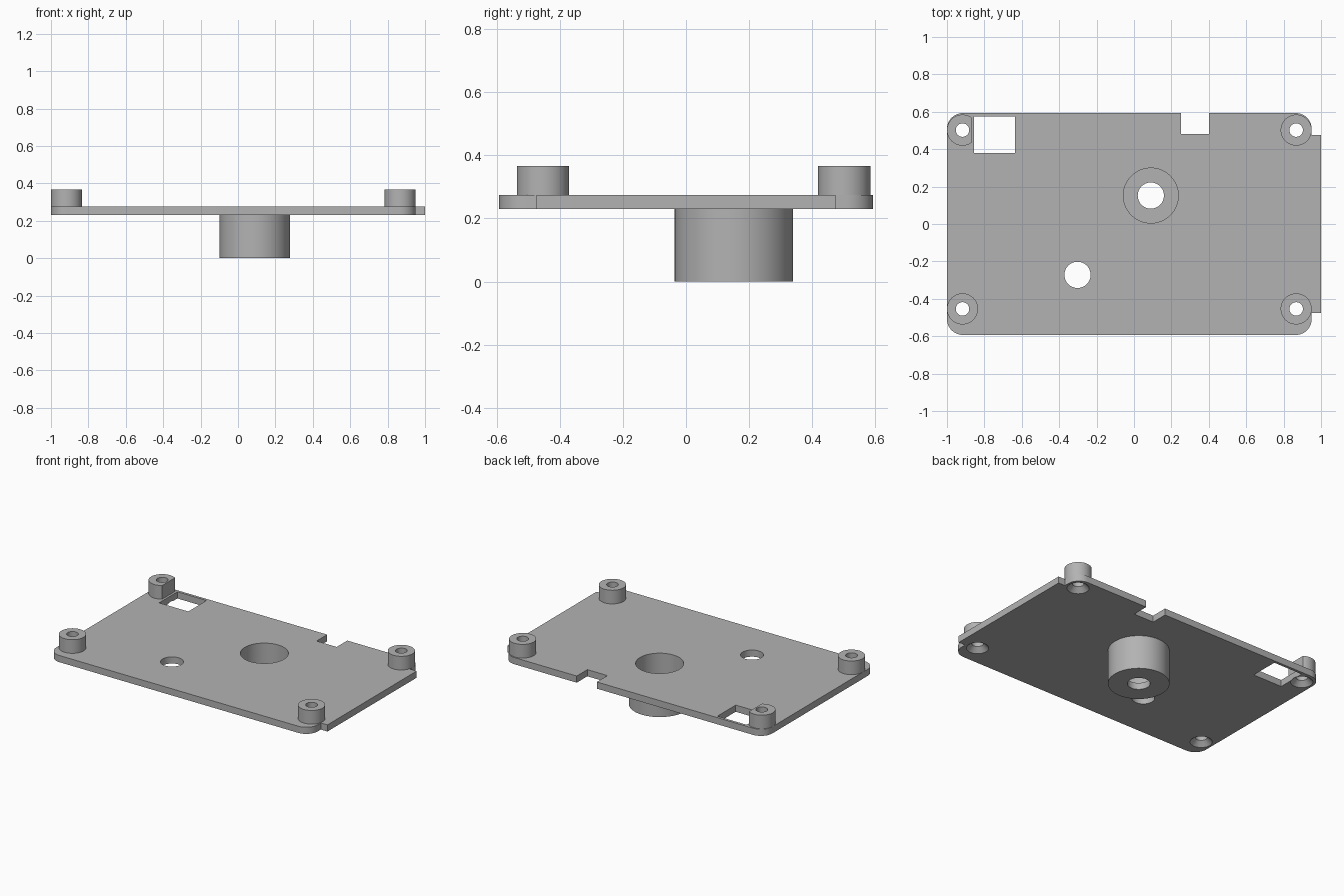
import bpy, bmesh
from math import cos, sin, pi, radians
from mathutils import Vector

if "Cube" in bpy.data.objects:
    bpy.data.objects.remove(bpy.data.objects["Cube"])

grey = bpy.data.materials.new("plain grey")
grey.use_nodes = True
COLOUR = (0.45, 0.45, 0.45, 1)
grey.diffuse_color = COLOUR
grey.node_tree.nodes["Principled BSDF"].inputs["Base Color"].default_value = COLOUR

Z0, Z1, TOP = 0.23, 0.275, 0.367      # plate underside, plate top, post top
X_MIN, X_MAX, Y_MAX = -1.0, 0.95, 0.593
POST_R, HOLE_R = 0.083, 0.036
EPS = 0.02


def finish(name, bm):
    bmesh.ops.remove_doubles(bm, verts=bm.verts, dist=1e-5)
    bmesh.ops.recalc_face_normals(bm, faces=bm.faces)
    mesh = bpy.data.meshes.new(name)
    bm.to_mesh(mesh)
    bm.free()
    mesh.materials.append(grey)
    obj = bpy.data.objects.new(name, mesh)
    bpy.context.collection.objects.link(obj)
    return obj


def lathe(name, profile, centre, clip_x=None):
    """Closed (radius, z) profile turned about a vertical axis."""
    bm = bmesh.new()
    vs = [bm.verts.new((r, 0, z)) for r, z in profile]
    es = [bm.edges.new((v, vs[(i + 1) % len(vs)])) for i, v in enumerate(vs)]
    bmesh.ops.spin(bm, geom=vs + es, cent=(0, 0, 0), axis=(0, 0, 1),
                   angle=2 * pi, steps=64)
    bmesh.ops.remove_doubles(bm, verts=bm.verts, dist=1e-5)
    bmesh.ops.delete(bm, geom=[e for e in bm.edges if not e.link_faces], context='EDGES')
    if clip_x is not None:
        cut = bmesh.ops.bisect_plane(bm, geom=bm.verts[:] + bm.edges[:] + bm.faces[:],
                                     plane_co=(clip_x, 0, 0), plane_no=(1, 0, 0),
                                     clear_outer=True)
        rim = [e for e in cut["geom_cut"] if isinstance(e, bmesh.types.BMEdge)]
        bmesh.ops.holes_fill(bm, edges=rim, sides=0)
    bmesh.ops.translate(bm, verts=bm.verts, vec=(*centre, 0))
    return finish(name, bm)


def prism(name, outline, z0, z1):
    bm = bmesh.new()
    face = bm.faces.new([bm.verts.new((x, y, z0)) for x, y in outline])
    grown = bmesh.ops.extrude_face_region(bm, geom=[face])["geom"]
    bmesh.ops.translate(bm, vec=(0, 0, z1 - z0),
                        verts=[v for v in grown if isinstance(v, bmesh.types.BMVert)])
    return finish(name, bm)


def box_cutter(x0, x1, y0, y1):
    return prism("cutter", [(x0, y0), (x1, y0), (x1, y1), (x0, y1)], Z0 - EPS, Z1 + EPS)


def hole_cutter(centre, r):
    return lathe("cutter", [(0, Z0 - EPS), (r, Z0 - EPS), (r, Z1 + EPS), (0, Z1 + EPS)], centre)


def corner(x, y, start, r=0.085, n=12):
    return [(x + r * cos(a), y + r * sin(a))
            for a in (radians(start + 90 * i / n) for i in range(n + 1))]


# Plate outline: rounded corners plus a shallow tab on the +x side
R, TAB = 0.085, 0.475
outline = (corner(X_MIN + R, -Y_MAX + R, 180) + corner(X_MAX - R, -Y_MAX + R, 270)
           + [(X_MAX, -TAB), (1, -TAB), (1, TAB), (X_MAX, TAB)]
           + corner(X_MAX - R, Y_MAX - R, 0) + corner(X_MIN + R, Y_MAX - R, 90))
plate = prism("base_plate", outline, Z0, Z1)

# Openings: window, edge notch, boss bore, round hole, countersunk screw holes
BOSS = (0.09, 0.152)
posts = {"front_right_post": (-0.917, -0.454), "front_left_post": (0.867, -0.454),
         "back_right_post": (-0.917, 0.502), "back_left_post": (0.867, 0.502)}
cutters = [box_cutter(-0.855, -0.637, 0.38, 0.575),
           box_cutter(0.25, 0.4, 0.48, 0.7),
           hole_cutter(BOSS, 0.147),
           hole_cutter((-0.302, -0.272), 0.07)]
sink = [(0, Z0 - EPS), (0.068, Z0 - EPS), (0.068, Z0), (HOLE_R, Z0 + 0.032),
        (HOLE_R, Z1 + EPS), (0, Z1 + EPS)]
cutters += [lathe("cutter", sink, c) for c in posts.values()]

for cutter in cutters:
    mod = plate.modifiers.new("cut", 'BOOLEAN')
    mod.operation, mod.solver, mod.object = 'DIFFERENCE', 'EXACT', cutter
bpy.context.view_layer.update()
cut_mesh = bpy.data.meshes.new_from_object(
    plate.evaluated_get(bpy.context.evaluated_depsgraph_get()))
plate.modifiers.clear()
plate.data = cut_mesh
cut_mesh.materials.clear()
cut_mesh.materials.append(grey)
for cutter in cutters:
    bpy.data.objects.remove(cutter)

# Hollow screw posts; the one beside the window has a flat side
parts = [plate]
for name, centre in posts.items():
    parts.append(lathe(name, [(HOLE_R, Z1), (POST_R, Z1), (POST_R, TOP), (HOLE_R, TOP)],
                       centre, 0.047 if name == "back_right_post" else None))

# Cup-shaped boss below the plate with a hole in its floor
FLOOR = 0.045
parts.append(lathe("bottom_boss", [(0.07, 0), (0.188, 0), (0.188, Z0), (0.147, Z0),
                                   (0.147, FLOOR), (0.07, FLOOR)], BOSS))

# Smooth the round walls, keep the edges crisp
bpy.ops.object.select_all(action='DESELECT')
for part in parts:
    part.select_set(True)
bpy.context.view_layer.objects.active = plate
bpy.ops.object.shade_smooth_by_angle(angle=radians(30))
